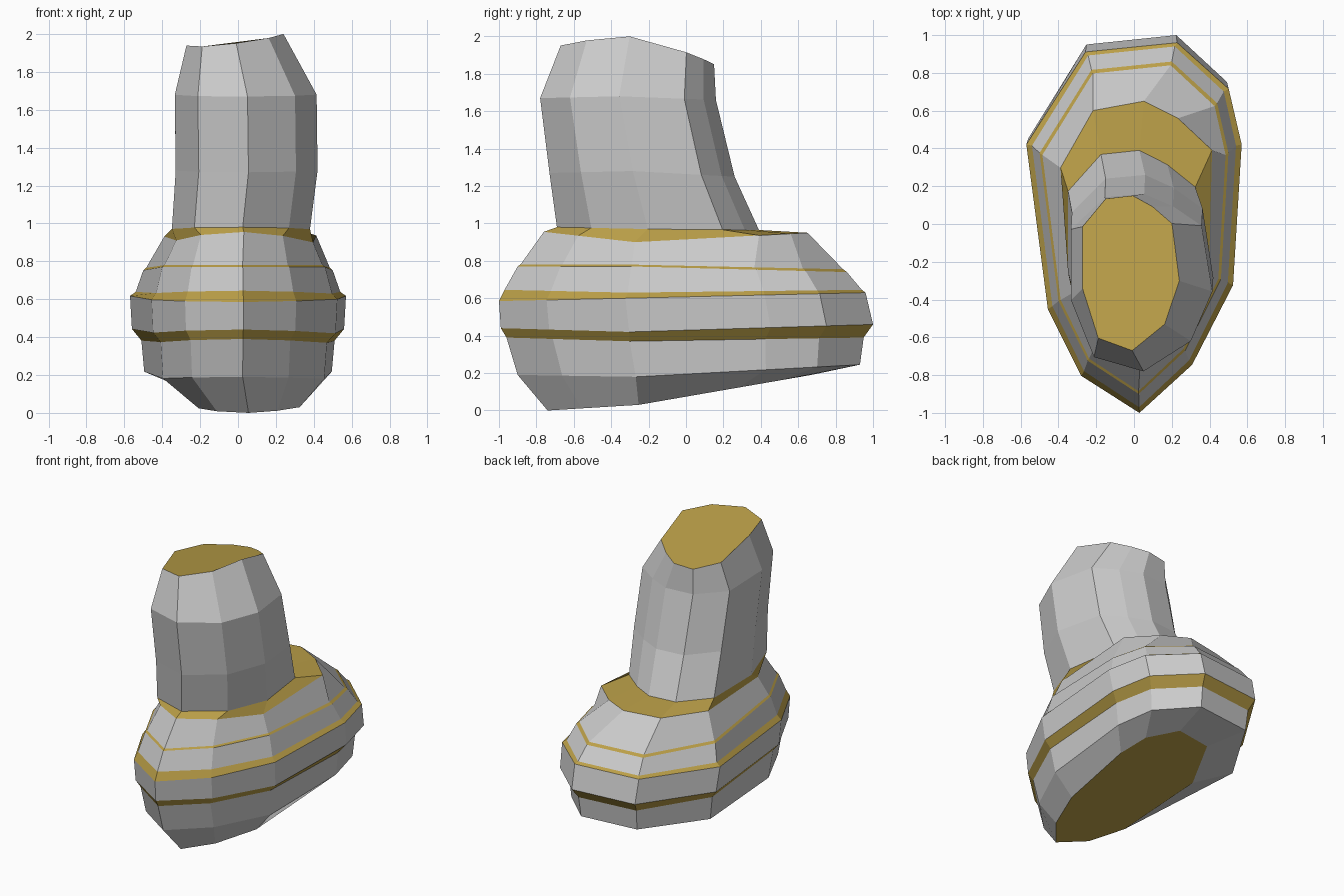
import bpy, bmesh

if "Cube" in bpy.data.objects:
    bpy.data.objects.remove(bpy.data.objects["Cube"])

gold = bpy.data.materials.new("gold_trim")
gold.diffuse_color = (0.50, 0.35, 0.065, 1)
gold.use_nodes = True
gold.node_tree.nodes["Principled BSDF"].inputs["Base Color"].default_value = gold.diffuse_color

# Plan outlines, heel first, counter-clockwise: (x / half width, 0 heel .. 1 toe)
FOOT = [(0.05, 0), (0.54, 0.13), (0.92, 0.345), (1, 0.725), (0.88, 0.875),
        (0.4, 1), (-0.45, 0.975), (-1, 0.725), (-0.8, 0.28), (-0.49, 0.1)]
INSTEP = FOOT[:3] + [(0.96, 0.816), (0.53, 0.936), (0.1, 1),
                     (-0.54, 0.965), (-0.95, 0.75)] + FOOT[8:]
SHAFT = [(0.04, 0), (0.7, 0.17), (1, 0.45), (0.85, 0.82), (0.45, 0.93),
         (0.05, 1), (-0.5, 0.98), (-0.97, 0.8), (-0.97, 0.4), (-0.65, 0.08)]


def ring(outline, heel, toe, xc, hw, z_heel, z_mid, z_toe, tilt=0):
    """Place an outline in space, with its height varying from heel to toe."""
    mid = outline[2][1]
    pts = []
    for u, v in outline:
        if v < mid:
            z = z_heel + (z_mid - z_heel) * v / mid
        else:
            z = z_mid + (z_toe - z_mid) * (v - mid) / (1 - mid)
        pts.append((xc + u * hw, heel + (toe - heel) * v, z + tilt * u))
    return pts


def loft(name, rings, gold_bands=(), cap_bottom=False, cap_top=False):
    """Skin consecutive rings; the listed bands and the caps are gold."""
    bm = bmesh.new()
    loops = [[bm.verts.new(p) for p in r] for r in rings]
    n = len(rings[0])
    for b in range(len(loops) - 1):
        lo, hi = loops[b], loops[b + 1]
        for i in range(n):
            j = (i + 1) % n
            f = bm.faces.new((lo[i], lo[j], hi[j], hi[i]))
            f.material_index = int(b in gold_bands)
    if cap_bottom:
        bm.faces.new(loops[0][::-1]).material_index = 1
    if cap_top:
        bm.faces.new(loops[-1]).material_index = 1
    me = bpy.data.meshes.new(name)
    me.materials.append(None)
    me.materials.append(gold)
    bm.to_mesh(me)
    bm.free()
    ob = bpy.data.objects.new(name, me)
    bpy.context.collection.objects.link(ob)
    return ob


# Ring where the shaft meets the foot
ankle = ring(SHAFT, -0.69, 0.39, 0.01, 0.37, 0.98, 0.97, 0.965)

# Foot: stacked bands separated by narrow gold ledges
foot_rings = [ring(FOOT, *r) for r in (
    (-0.74, 0.67, 0.04, 0.31, 0.00, 0.03, 0.19),
    (-0.90, 0.93, 0.00, 0.495, 0.19, 0.18, 0.245),
    (-0.96, 0.95, 0.00, 0.51, 0.39, 0.37, 0.39),
    (-0.99, 1.00, 0.00, 0.56, 0.44, 0.42, 0.46),
    (-1.00, 0.96, 0.00, 0.57, 0.585, 0.60, 0.63),
    (-0.97, 0.94, 0.00, 0.54, 0.645, 0.63, 0.645),
    (-0.90, 0.86, 0.00, 0.50, 0.77, 0.77, 0.74),
    (-0.885, 0.84, 0.00, 0.485, 0.78, 0.78, 0.755),
)]
instep = ring(INSTEP, -0.76, 0.65, 0.01, 0.42, 0.955, 0.90, 0.95)
loft("foot", foot_rings + [instep, ankle], gold_bands=(2, 4, 6, 8),
     cap_bottom=True)

# Shaft: faceted tube with a slanted gold top
shaft_rings = [ring(SHAFT, *r) for r in (
    (-0.73, 0.26, 0.04, 0.38, 1.27, 1.28, 1.25),
    (-0.78, 0.16, 0.035, 0.38, 1.67, 1.68, 1.66),
    (-0.67, 0.15, -0.02, 0.26, 1.95, 1.97, 1.85, 0.03),
)]
loft("shaft", [ankle] + shaft_rings, cap_top=True)
